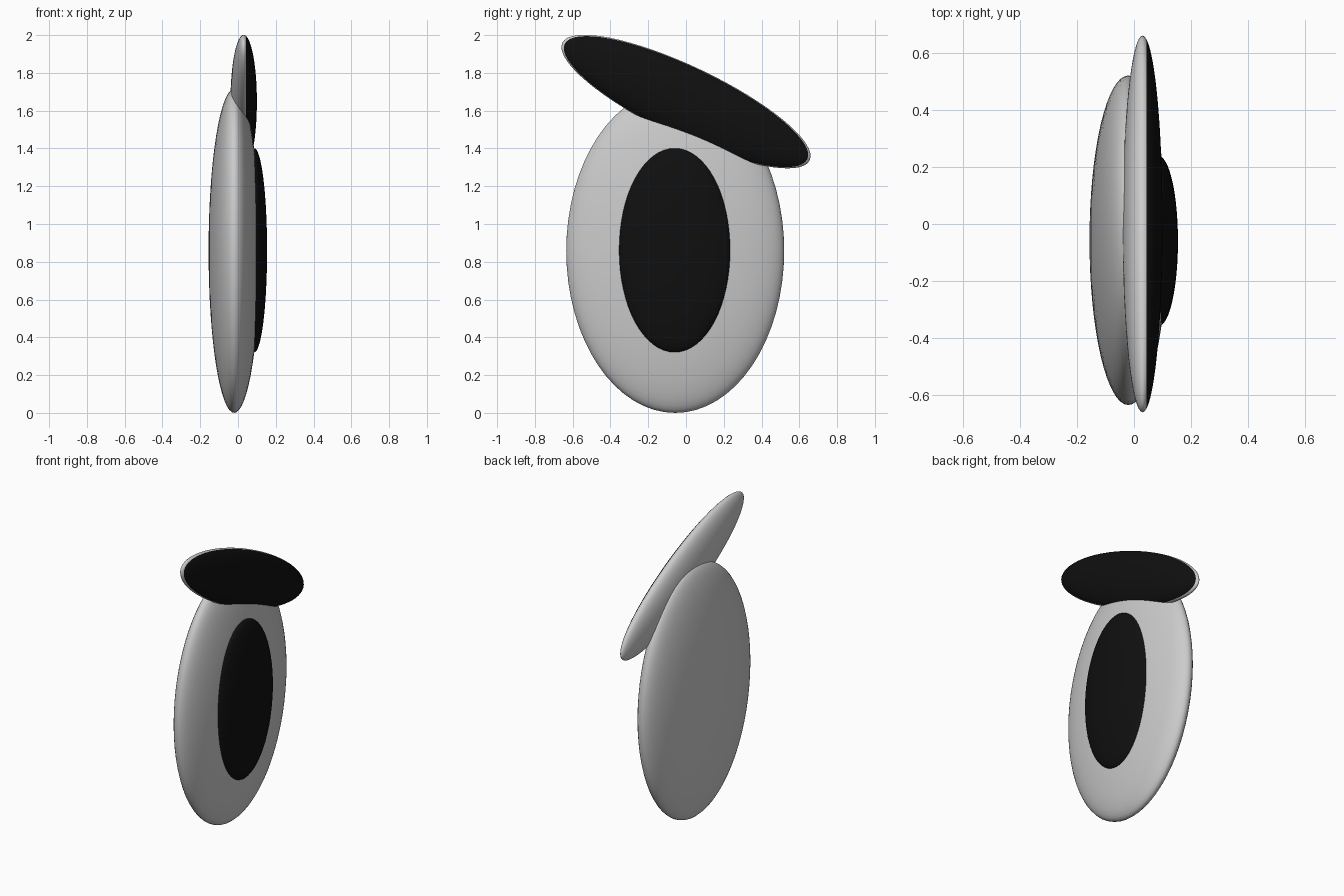
import bpy, bmesh
from math import radians
from mathutils import Matrix, Vector

if "Cube" in bpy.data.objects:
    bpy.data.objects.remove(bpy.data.objects["Cube"])


def material(name, value):
    mat = bpy.data.materials.new(name)
    mat.diffuse_color = (value, value, value, 1)
    mat.use_nodes = True
    mat.node_tree.nodes["Principled BSDF"].inputs["Base Color"].default_value = mat.diffuse_color
    return mat


def ellipsoid(name, centre, radii, tilt=0.0):
    """Smooth ellipsoid with its poles along x, tilted about x."""
    bm = bmesh.new()
    bmesh.ops.create_uvsphere(bm, u_segments=64, v_segments=32, radius=1)
    bm.transform(Matrix.Rotation(radians(90), 4, 'Y'))
    bm.transform(Matrix.Diagonal(Vector((*radii, 1))))
    for f in bm.faces:
        f.smooth = True
    mesh = bpy.data.meshes.new(name)
    bm.to_mesh(mesh)
    bm.free()
    obj = bpy.data.objects.new(name, mesh)
    obj.location = centre
    obj.rotation_euler.x = radians(tilt)
    bpy.context.collection.objects.link(obj)
    return obj


black = material("black", 0.005)

# Flattened eyeball
ellipsoid("eyeball", (-0.02, -0.057, 0.858), (0.136, 0.577, 0.858))

# Pupil bulging out of the +x side
pupil = ellipsoid("pupil", (0.086, -0.06, 0.861), (0.068, 0.298, 0.54))
pupil.data.materials.append(black)

# Slanted eyelid: black outer side, grey inner side
lid = ellipsoid("eyelid", (0.03, 0, 1.648), (0.07, 0.725, 0.186), tilt=-25.4)
lid.data.materials.append(material("grey", 0.8))
lid.data.materials.append(black)
for face in lid.data.polygons:
    face.material_index = 1 if face.center.x > 0.012 else 0
